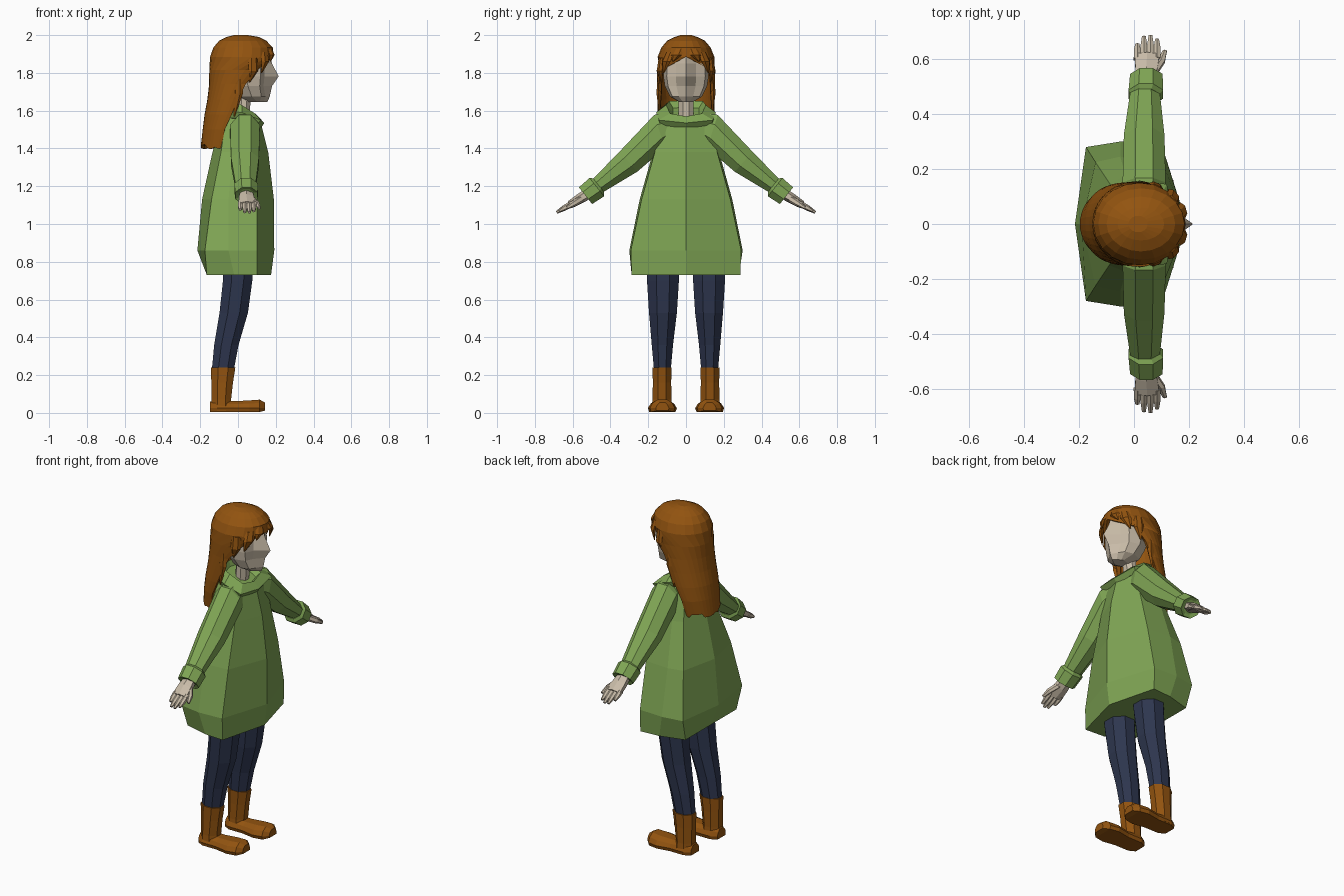
import bpy, bmesh, math, random
from mathutils import Vector as V

random.seed(4)


def material(name, rgb):
    m = bpy.data.materials.new(name)
    m.diffuse_color = (*rgb, 1)
    return m


GREEN = material("knit green", (0.215, 0.38, 0.09))
BROWN = material("auburn brown", (0.29, 0.088, 0.005))
NAVY = material("denim navy", (0.027, 0.037, 0.078))
SKIN = material("pale skin", (0.58, 0.50, 0.39))


def loft(name, rings, mat, mirror=False, closed=True, caps=True):
    """Skin a list of equal-length point rings."""
    bm = bmesh.new()
    rows = [[bm.verts.new(p) for p in r] for r in rings]
    n = len(rows[0])
    for a, b in zip(rows, rows[1:]):
        for i in range(n if closed else n - 1):
            j = (i + 1) % n
            bm.faces.new((a[i], a[j], b[j], b[i]))
    if caps:
        bm.faces.new(rows[0])
        bm.faces.new(rows[-1])
    bmesh.ops.remove_doubles(bm, verts=bm.verts, dist=0.0005)
    bmesh.ops.recalc_face_normals(bm, faces=bm.faces)
    me = bpy.data.meshes.new(name)
    bm.to_mesh(me)
    bm.free()
    me.materials.append(mat)
    ob = bpy.data.objects.new(name, me)
    bpy.context.collection.objects.link(ob)
    if mirror:
        mod = ob.modifiers.new("mirror", 'MIRROR')
        mod.use_axis = (False, True, False)
    return ob


def ring(c, u, v, n=8, turn=0.5):
    """Ellipse of n points around c with half axes u and v."""
    c, u, v = V(c), V(u), V(v)
    return [c + u * math.cos(2 * math.pi * (i + turn) / n)
            + v * math.sin(2 * math.pi * (i + turn) / n) for i in range(n)]


def sym(half):
    """Complete a ring given from back centre to front centre."""
    return half + [(x, -y, z) for x, y, z in half[-2:0:-1]]


# sweater body: z, back x, back corner, side, front corner, front x
body = [
    (0.73, -0.165, (-0.165, 0.24), (-0.02, 0.28), (0.10, 0.288), 0.175),
    (0.86, -0.215, (-0.175, 0.28), (-0.05, 0.30), (0.10, 0.292), 0.192),
    (1.13, -0.190, (-0.14, 0.225), (-0.05, 0.245), (0.10, 0.235), 0.190),
    (1.38, -0.135, (-0.09, 0.15), (-0.03, 0.175), (0.095, 0.165), 0.160),
    (1.52, -0.095, (-0.07, 0.12), (0.0, 0.15), (0.09, 0.14), 0.125)]
rings = [sym([(b, 0, z), (*bc, z), (*s, z), (*fc, z), (f, 0, z)])
         for z, b, bc, s, fc, f in body]
rings.append(sym([(-0.055, 0, 1.62), (-0.05, 0.08, 1.62), (0.01, 0.115, 1.61),
                  (0.08, 0.09, 1.56), (0.10, 0, 1.54)]))
loft("sweater_body", rings, GREEN)

# turned-over collar, sloping down to the front
loft("collar", [
    sym([(-0.07, 0, 1.56), (-0.06, 0.10, 1.56), (0.02, 0.15, 1.56), (0.10, 0.135, 1.525), (0.12, 0, 1.505)]),
    sym([(-0.08, 0, 1.60), (-0.07, 0.11, 1.60), (0.02, 0.158, 1.59), (0.12, 0.145, 1.55), (0.14, 0, 1.535)]),
    sym([(-0.06, 0, 1.65), (-0.05, 0.09, 1.65), (0.02, 0.105, 1.63), (0.09, 0.085, 1.585), (0.105, 0, 1.57)]),
    sym([(-0.04, 0, 1.60), (-0.03, 0.06, 1.60), (0.02, 0.07, 1.59), (0.07, 0.06, 1.56), (0.08, 0, 1.55)]),
], GREEN)

# sleeves, cuffs: centre y, z, radius across, half width in x, normal
def arm_ring(y, z, r, w, ny, nz, x=0.037, n=8):
    return ring((x, y, z), (w, 0, 0), V((0, ny, nz)).normalized() * r * 1.05, n)


loft("sleeve", [
    arm_ring(0.07, 1.52, 0.07, 0.06, 0.2, 1),
    arm_ring(0.14, 1.49, 0.095, 0.085, 0.3, 0.95),
    arm_ring(0.305, 1.33, 0.073, 0.08, 0.66, 0.75),
    arm_ring(0.47, 1.20, 0.045, 0.058, 0.62, 0.78, 0.04)], GREEN, True)
loft("cuff", [
    arm_ring(0.462, 1.205, 0.048, 0.055, 0.62, 0.78, 0.043),
    arm_ring(0.472, 1.195, 0.064, 0.068, 0.62, 0.78, 0.043),
    arm_ring(0.532, 1.150, 0.058, 0.064, 0.62, 0.78, 0.045),
    arm_ring(0.526, 1.155, 0.040, 0.042, 0.62, 0.78, 0.045)], GREEN, True)

# hand: palm, four fingers, thumb
loft("palm", [
    arm_ring(0.51, 1.165, 0.028, 0.036, 0.5, 0.85, 0.045, 6),
    arm_ring(0.56, 1.135, 0.026, 0.046, 0.5, 0.85, 0.045, 6),
    arm_ring(0.615, 1.102, 0.02, 0.052, 0.5, 0.85, 0.048, 6)], SKIN, True)
for i, (x, tip) in enumerate([(0.012, 0.655), (0.036, 0.682), (0.060, 0.685), (0.084, 0.672)]):
    end = 1.10 - (tip - 0.61) * 0.52
    loft(f"finger_{i + 1}", [
        arm_ring(0.60, 1.11, 0.016, 0.015, 0.5, 0.85, x, 6),
        arm_ring((0.61 + tip) / 2, (1.105 + end) / 2, 0.014, 0.014, 0.5, 0.85, x, 6),
        arm_ring(tip, end, 0.007, 0.008, 0.5, 0.85, x, 6)], SKIN, True)
loft("thumb", [
    arm_ring(0.55, 1.135, 0.018, 0.018, 0.5, 0.85, 0.07, 6),
    arm_ring(0.59, 1.11, 0.016, 0.016, 0.5, 0.85, 0.098, 6),
    arm_ring(0.63, 1.085, 0.008, 0.009, 0.5, 0.85, 0.112, 6)], SKIN, True)

# trouser legs: z, x from, x to, centre y, half width
def upright(rows, n=8):
    return [ring(((a + b) / 2, y, z), ((b - a) / 2 * 1.05, 0, 0), (0, h * 1.05, 0), n)
            for z, a, b, y, h in rows]


loft("trouser_leg", upright([
    (0.90, -0.08, 0.09, 0.122, 0.09), (0.70, -0.082, 0.078, 0.122, 0.087),
    (0.53, -0.10, 0.055, 0.122, 0.076), (0.36, -0.128, 0.005, 0.125, 0.058),
    (0.23, -0.14, -0.02, 0.125, 0.046)]), NAVY, True)

# boots: shaft and foot
loft("boot_shaft", upright([
    (0.24, -0.145, -0.012, 0.127, 0.052), (0.16, -0.143, -0.025, 0.127, 0.050),
    (0.07, -0.141, -0.035, 0.127, 0.052), (0.01, -0.145, -0.03, 0.127, 0.058)]), BROWN, True)


def foot_ring(x, h, top, low=0.005):
    return [(x, 0.125 + s * h, z) for s, z in
            ((-0.9, low), (0.9, low), (1, 0.025), (0.8, top * 0.75), (0.4, top),
             (-0.4, top), (-0.8, top * 0.75), (-1, 0.025))]


loft("boot_foot", [foot_ring(-0.147, 0.04, 0.06), foot_ring(-0.11, 0.062, 0.07),
                   foot_ring(-0.02, 0.062, 0.062), foot_ring(0.06, 0.077, 0.066),
                   foot_ring(0.115, 0.066, 0.070), foot_ring(0.143, 0.035, 0.055, 0.012)], BROWN, True)

# neck and faceted head with a pointed nose
loft("neck", upright([(1.52, -0.01, 0.06, 0, 0.042), (1.70, 0.0, 0.07, 0, 0.04)]), SKIN)
head = [  # z, back x, front x, nose x, half width
    (1.645, 0.07, 0.135, 0.155, 0.035), (1.675, 0.0, 0.145, 0.168, 0.085),
    (1.73, -0.03, 0.135, 0.18, 0.112), (1.782, -0.05, 0.14, 0.215, 0.12),
    (1.85, -0.06, 0.14, 0.180, 0.118), (1.91, -0.05, 0.13, 0.160, 0.10),
    (1.95, -0.02, 0.08, 0.1, 0.06)]
loft("head", [sym([(b, 0, z), (b * 0.7 + 0.01, h * 0.7, z), ((b + f) / 2, h, z),
                   (f * 0.85, h * 0.85, z), (f, h * 0.45, z), (n, 0, z)])
              for z, b, f, n, h in head], SKIN)

# hair: crown closes at the front, lower rows open around the face
hair = [  # z, back x, centre x, half width, half sweep in degrees
    (2.0, -0.02, 0.015, 0.03, 180), (1.99, -0.06, 0.025, 0.06, 180),
    (1.97, -0.10, 0.025, 0.10, 180), (1.935, -0.13, 0.027, 0.130, 180),
    (1.885, -0.148, 0.020, 0.150, 180), (1.815, -0.152, 0.015, 0.156, 122),
    (1.74, -0.153, -0.005, 0.153, 108), (1.66, -0.162, -0.025, 0.152, 100),
    (1.58, -0.177, -0.045, 0.150, 95), (1.50, -0.187, -0.07, 0.142, 90),
    (1.425, -0.197, -0.085, 0.125, 88)]
rows, N = [], 20
for k, (z, xb, cx, w, sweep) in enumerate(hair):
    row = []
    for i in range(N + 1):
        a = math.radians(sweep) * (2 * i / N - 1)
        dz = random.uniform(-0.03, 0.0) if k == len(hair) - 1 else 0
        row.append((cx + (xb - cx) * math.cos(a), w * math.sin(a), z + dz))
    rows.append(row)
shell = loft("hair", rows, BROWN, closed=False, caps=False)
bm = bmesh.new()
bm.from_mesh(shell.data)
rim = [e for e in bm.edges if e.is_boundary and all(v.co.z > 1.98 for v in e.verts)]
bmesh.ops.contextual_create(bm, geom=rim)
bmesh.ops.recalc_face_normals(bm, faces=bm.faces)
if max(bm.faces, key=lambda f: f.calc_center_median().z).normal.z < 0:
    bmesh.ops.reverse_faces(bm, faces=bm.faces)
bm.to_mesh(shell.data)
bm.free()
thick = shell.modifiers.new("thickness", 'SOLIDIFY')
thick.thickness = 0.018
thick.offset = -1

# fringe and side locks: root, middle, tip, half width
locks = [((0.165, 0.035, 1.93), (0.178, 0.05, 1.895), (0.172, 0.07, 1.86), 0.030),
         ((0.14, 0.085, 1.91), (0.145, 0.105, 1.86), (0.125, 0.118, 1.80), 0.030),
         ((0.08, 0.13, 1.88), (0.08, 0.138, 1.81), (0.06, 0.128, 1.75), 0.028),
         ((0.0, 0.14, 1.78), (0.0, 0.142, 1.69), (-0.02, 0.14, 1.57), 0.026)]
for i, (root, mid, tip, w) in enumerate(locks):
    out = V((mid[0] - 0.02, mid[1], 0)).normalized()
    along = V((-out.y, out.x, 0))
    loft(f"hair_lock_{i + 1}", [ring(p, along * w * s, out * 0.014 * s, 6, 0)
                                for p, s in ((root, 0.9), (mid, 1), (tip, 0.15))], BROWN, True)
